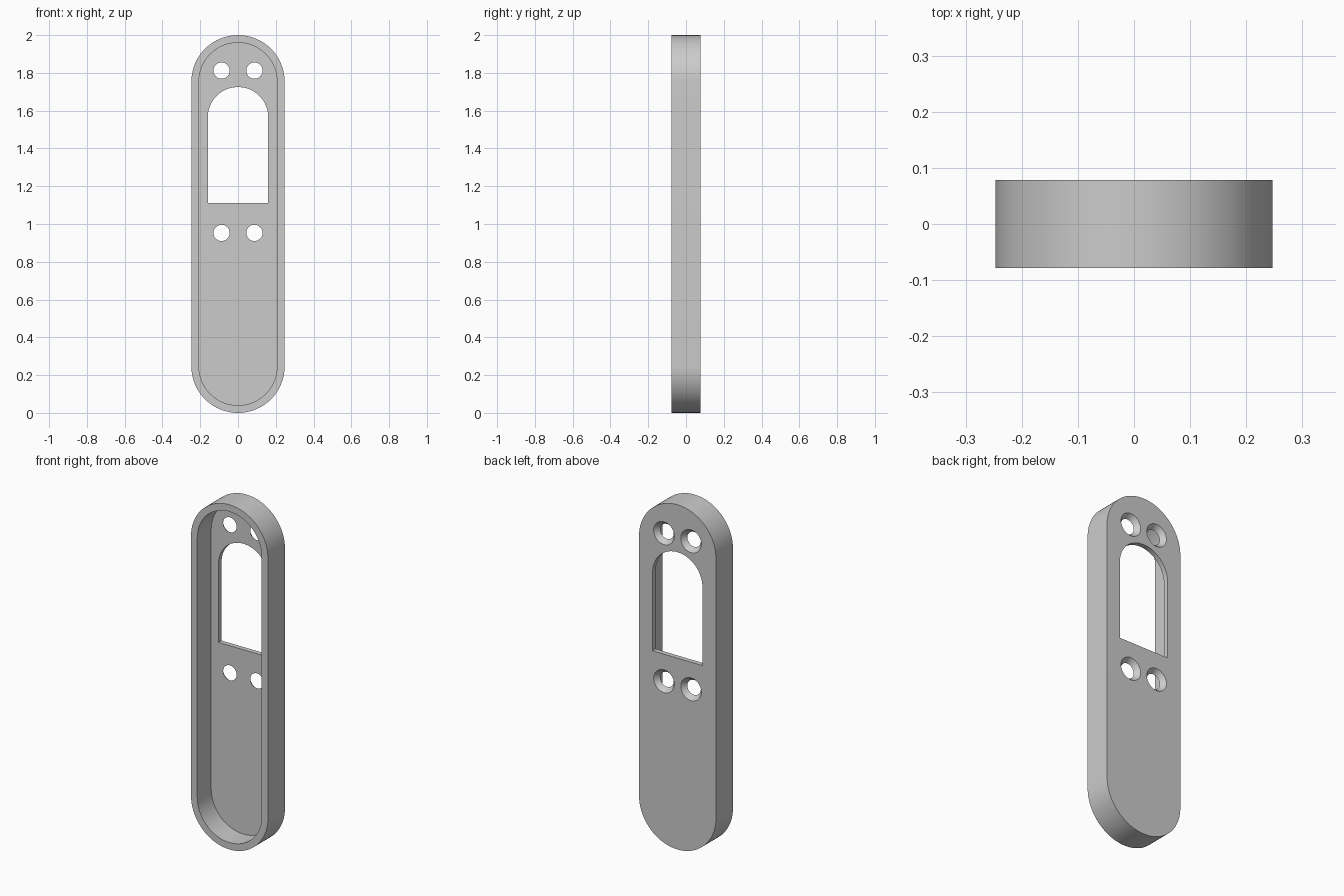
import bpy, bmesh
from math import sin, cos, pi, radians

cube = bpy.data.objects.get("Cube")
if cube:
    bpy.data.objects.remove(cube, do_unlink=True)

HALF_W, HALF_D, HEIGHT = 0.247, 0.078, 2.0
WALL, PLATE = 0.04, 0.028
FLOOR_Y = HALF_D - PLATE

grey = bpy.data.materials.new("plain grey")
grey.use_nodes = True
colour = (0.6, 0.6, 0.6, 1)
grey.diffuse_color = colour
grey.node_tree.nodes["Principled BSDF"].inputs["Base Color"].default_value = colour


def arc(cx, cz, r, start, end, steps=40):
    return [(cx + r * cos(start + (end - start) * i / steps),
             cz + r * sin(start + (end - start) * i / steps)) for i in range(steps + 1)]


def slot(r, low, high):
    """Upright outline with two round ends."""
    return arc(0, high - r, r, 0, pi) + arc(0, low + r, r, pi, 2 * pi)


def circle(x, z, r):
    return arc(x, z, r, 0, 2 * pi, 48)[:-1]


def loft(name, front, y0, back, y1):
    """Solid between two matching outlines at two depths."""
    bm = bmesh.new()
    a = [bm.verts.new((x, y0, z)) for x, z in front]
    b = [bm.verts.new((x, y1, z)) for x, z in back]
    bm.faces.new(a)
    bm.faces.new(b[::-1])
    for i in range(len(a)):
        j = (i + 1) % len(a)
        bm.faces.new((a[i], b[i], b[j], a[j]))
    bmesh.ops.recalc_face_normals(bm, faces=bm.faces[:])
    mesh = bpy.data.meshes.new(name)
    bm.to_mesh(mesh)
    bm.free()
    mesh.materials.append(grey)
    obj = bpy.data.objects.new(name, mesh)
    bpy.context.collection.objects.link(obj)
    return obj


# Outer body
outer = slot(HALF_W, 0, HEIGHT)
body = loft("cover_plate", outer, -HALF_D, outer, HALF_D)

# Front recess, leaving a rim and a thin back plate
inner = slot(HALF_W - WALL, WALL, HEIGHT - WALL)
cutters = [loft("recess_cutter", inner, -0.2, inner, FLOOR_Y)]

# Arched window
window = arc(0, 1.565, 0.16, 0, pi) + [(-0.16, 1.11), (0.16, 1.11)]
cutters.append(loft("window_cutter", window, -0.01, window, 0.2))

# Countersunk screw holes, wider at the back
SMALL_R, LARGE_R = 0.043, 0.066
extra = 0.01
grow = (LARGE_R - SMALL_R) * extra / PLATE
for z in (0.953, 1.812):
    for x in (-0.087, 0.087):
        cutters.append(loft("screw_hole_cutter",
                            circle(x, z, SMALL_R - grow), FLOOR_Y - extra,
                            circle(x, z, LARGE_R + grow), HALF_D + extra))

for cutter in cutters:
    cutter.hide_render = True
    mod = body.modifiers.new(cutter.name, "BOOLEAN")
    mod.operation, mod.solver, mod.object = "DIFFERENCE", "EXACT", cutter

# Bake the cuts and drop the cutters
graph = bpy.context.evaluated_depsgraph_get()
result = bpy.data.meshes.new_from_object(body.evaluated_get(graph))
body.modifiers.clear()
body.data = result
for cutter in cutters:
    bpy.data.objects.remove(cutter, do_unlink=True)

# Smooth curved walls, crisp rims
bpy.ops.object.select_all(action="DESELECT")
body.select_set(True)
bpy.context.view_layer.objects.active = body
bpy.ops.object.shade_smooth_by_angle(angle=radians(30))
